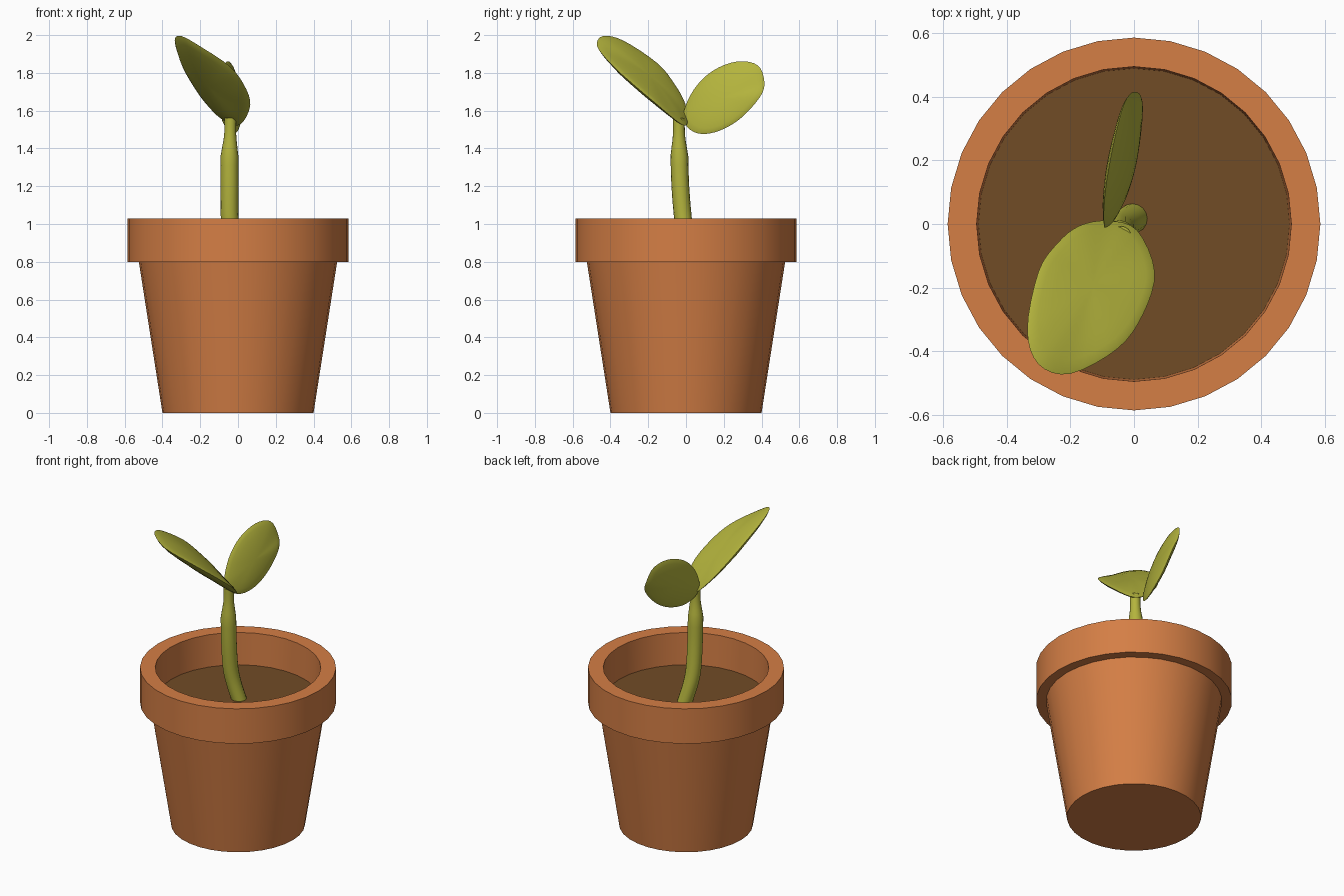
import bpy, bmesh, math
from mathutils import Vector

cube = bpy.data.objects.get("Cube")
if cube:
    bpy.data.objects.remove(cube, do_unlink=True)


def material(name, r, g, b):
    mat = bpy.data.materials.new(name)
    mat.use_nodes = True
    mat.diffuse_color = (r, g, b, 1)
    bsdf = next(n for n in mat.node_tree.nodes if n.type == 'BSDF_PRINCIPLED')
    bsdf.inputs["Base Color"].default_value = (r, g, b, 1)
    return mat


terracotta = material("terracotta", 0.66, 0.21, 0.06)
soil_brown = material("soil brown", 0.165, 0.072, 0.019)
leaf_green = material("leaf green", 0.46, 0.46, 0.047)


def finish(name, bm, mat, angle):
    bmesh.ops.remove_doubles(bm, verts=bm.verts, dist=0.0001)
    bmesh.ops.recalc_face_normals(bm, faces=bm.faces)
    mesh = bpy.data.meshes.new(name)
    bm.to_mesh(mesh)
    bm.free()
    mesh.materials.append(mat)
    obj = bpy.data.objects.new(name, mesh)
    bpy.context.collection.objects.link(obj)
    bpy.ops.object.select_all(action='DESELECT')
    obj.select_set(True)
    bpy.context.view_layer.objects.active = obj
    bpy.ops.object.shade_smooth_by_angle(angle=math.radians(angle))
    return obj


def bridge(bm, a, b):
    n = len(a)
    for i in range(n):
        j = (i + 1) % n
        bm.faces.new((a[i], a[j], b[j], b[i]))


def spline(points, steps, closed):
    """Catmull-Rom curve through the points."""
    pts = [Vector(p) for p in points]
    n = len(pts)
    at = (lambda i: pts[i % n]) if closed else (lambda i: pts[max(0, min(n - 1, i))])
    out = []
    for i in range(n if closed else n - 1):
        p, q, r, s = (at(i + k) for k in (-1, 0, 1, 2))
        for k in range(steps):
            t = k / steps
            out.append(0.5 * (2 * q + (r - p) * t + (2 * p - 5 * q + 4 * r - s) * t * t
                              + (3 * q - p - 3 * r + s) * t ** 3))
    if not closed:
        out.append(pts[-1])
    return out


def ring(bm, center, radius, sides):
    turn = [2 * math.pi * i / sides for i in range(sides)]
    return [bm.verts.new(Vector(center) + radius * Vector((math.cos(a), math.sin(a), 0)))
            for a in turn]


# Pot: one turned wall with a thick overhanging rim
bm = bmesh.new()
profile = [(0.4, 0), (0.525, 0.8), (0.585, 0.8), (0.585, 1.03), (0.494, 1.03), (0.488, 0.8)]
rings = [ring(bm, (0, 0, z), r, 32) for r, z in profile]
for a, b in zip(rings, rings[1:]):
    bridge(bm, a, b)
bm.faces.new(rings[0])
bm.faces.new(rings[-1])
finish("pot", bm, terracotta, 30)

# Soil disc
bm = bmesh.new()
bm.faces.new(ring(bm, (0, 0, 0.82), 0.489, 32))
finish("soil", bm, soil_brown, 30)

# Stem: bent tube that narrows near the top
bm = bmesh.new()
path = [(0, 0.02, 0.8), (-0.03, 0, 0.92), (-0.044, -0.016, 1.03), (-0.045, -0.03, 1.2),
        (-0.045, -0.035, 1.36), (-0.042, -0.037, 1.45), (-0.04, -0.038, 1.56)]
rings = []
for p in spline(path, 3, False):
    narrow = min(1, max(0, (p.z - 1.36) / 0.11))
    rings.append(ring(bm, p, 0.047 - 0.016 * narrow, 16))
for a, b in zip(rings, rings[1:]):
    bridge(bm, a, b)
bm.faces.new(rings[0])
bm.faces.new(rings[-1])
finish("stem", bm, leaf_green, 50)


# Leaves: an outline filled on both sides with a soft bulge
def leaf(name, outline, upper, lower):
    bm = bmesh.new()
    edge = spline(outline, 4, True)
    center = sum(edge, Vector()) / len(edge)
    normal = Vector()
    for p, q in zip(edge, edge[1:] + edge[:1]):
        normal += (p - center).cross(q - center)
    normal.normalize()
    rim = [bm.verts.new(p) for p in edge]
    for bulge in (upper, -lower):
        last = rim
        for s in (0.95, 0.85, 0.65, 0.4, 0.2):
            lift = normal * bulge * (1 - s * s) ** 0.7
            # flatten any twist of the outline toward the middle
            inner = []
            for p in edge:
                d = p - center
                d -= normal * d.dot(normal) * (1 - s)
                inner.append(bm.verts.new(center + d * s + lift))
            bridge(bm, last, inner)
            last = inner
        tip = bm.verts.new(center + normal * bulge)
        for i, v in enumerate(last):
            bm.faces.new((v, last[(i + 1) % len(last)], tip))
    return finish(name, bm, leaf_green, 50)


leaf("front_leaf", [
    (0.01, -0.02, 1.525), (0.065, -0.15, 1.63), (0.03, -0.28, 1.74), (-0.05, -0.39, 1.84),
    (-0.2, -0.47, 1.94), (-0.3, -0.44, 1.995), (-0.335, -0.33, 1.97), (-0.3, -0.15, 1.85),
    (-0.24, -0.06, 1.74), (-0.17, -0.005, 1.64), (-0.08, 0.01, 1.55)], 0.045, 0.03)
leaf("back_leaf", [
    (-0.09, -0.015, 1.58), (-0.065, 0.01, 1.51), (-0.03, 0.08, 1.477), (0, 0.18, 1.495),
    (0.018, 0.29, 1.56), (0.025, 0.39, 1.67), (0, 0.415, 1.75), (-0.03, 0.38, 1.84),
    (-0.06, 0.27, 1.86), (-0.085, 0.14, 1.81), (-0.095, 0.04, 1.71)], 0.03, 0.03)
